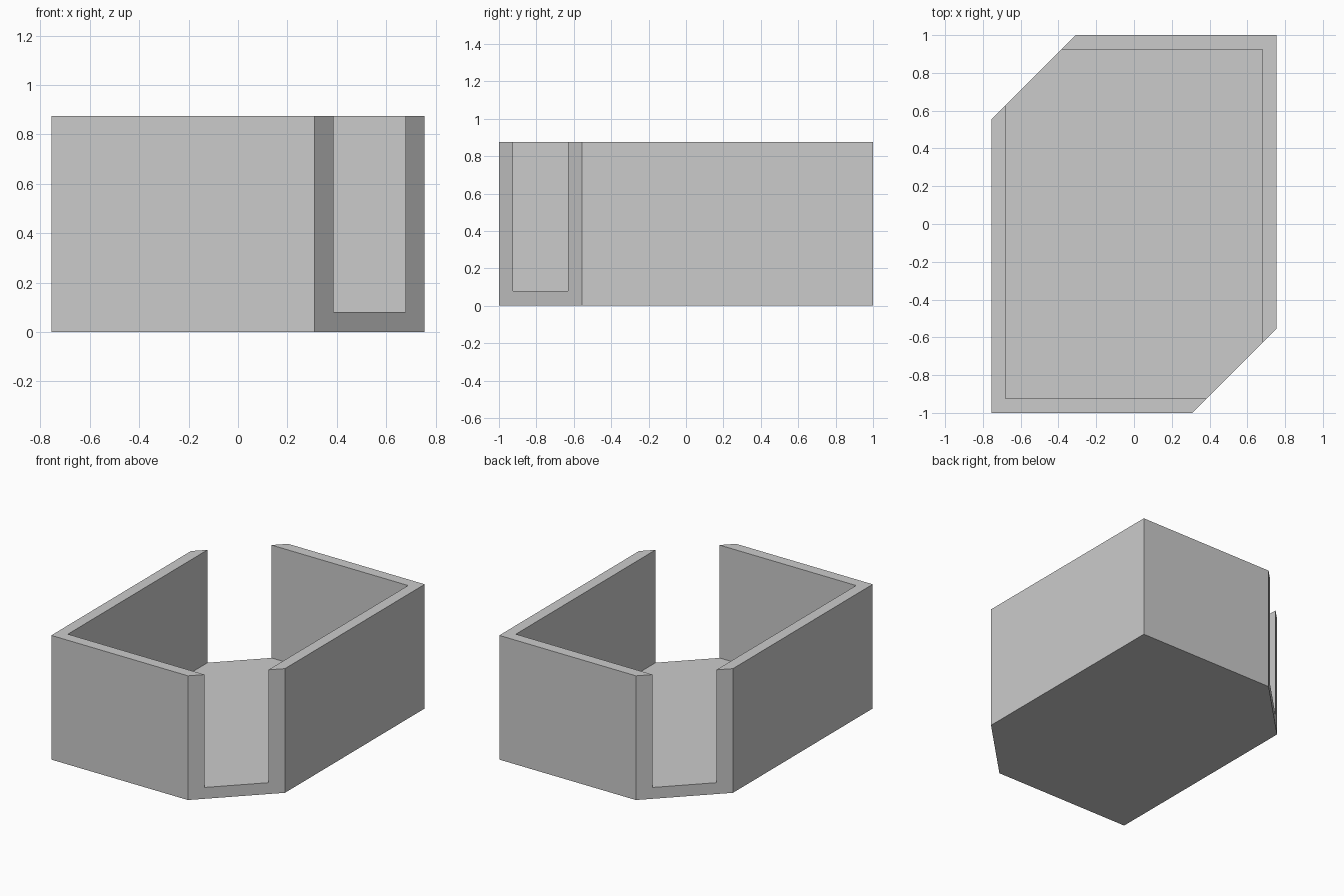
import bpy
import bmesh

default = bpy.data.objects.get("Cube")
if default:
    bpy.data.objects.remove(default, do_unlink=True)

HALF_X, HALF_Y, HEIGHT = 0.755, 1.0, 0.875
WALL, FLOOR, CHAMFER = 0.076, 0.08, 0.445

grey = bpy.data.materials.new("plain grey")
grey.use_nodes = True
colour = (0.6, 0.6, 0.6, 1)
grey.diffuse_color = colour
grey.node_tree.nodes["Principled BSDF"].inputs["Base Color"].default_value = colour


def prism(name, outline, bottom, top):
    """Extrude a flat outline straight up."""
    bm = bmesh.new()
    base = bm.faces.new([bm.verts.new((x, y, bottom)) for x, y in outline])
    raised = bmesh.ops.extrude_face_region(bm, geom=[base])["geom"]
    verts = [v for v in raised if isinstance(v, bmesh.types.BMVert)]
    bmesh.ops.translate(bm, verts=verts, vec=(0, 0, top - bottom))
    bmesh.ops.recalc_face_normals(bm, faces=bm.faces)
    mesh = bpy.data.meshes.new(name)
    bm.to_mesh(mesh)
    bm.free()
    mesh.materials.append(grey)
    obj = bpy.data.objects.new(name, mesh)
    bpy.context.collection.objects.link(obj)
    return obj


# Solid tray body: a rectangle with two opposite corners cut off
half = [(-HALF_X, -HALF_Y), (HALF_X - CHAMFER, -HALF_Y), (HALF_X, CHAMFER - HALF_Y)]
tray = prism("open_corner_tray", half + [(-x, -y) for x, y in half], 0, HEIGHT)

# Rectangular cavity, which breaks through both cut corners
ix, iy = HALF_X - WALL, HALF_Y - WALL
cavity = prism("cavity_cutter", [(-ix, -iy), (ix, -iy), (ix, iy), (-ix, iy)],
               FLOOR, HEIGHT + 0.2)
cavity.hide_render = True

cut = tray.modifiers.new("hollow", "BOOLEAN")
cut.operation = "DIFFERENCE"
cut.solver = "EXACT"
cut.object = cavity
bpy.context.view_layer.objects.active = tray
bpy.ops.object.modifier_apply(modifier=cut.name)
bpy.data.objects.remove(cavity, do_unlink=True)
